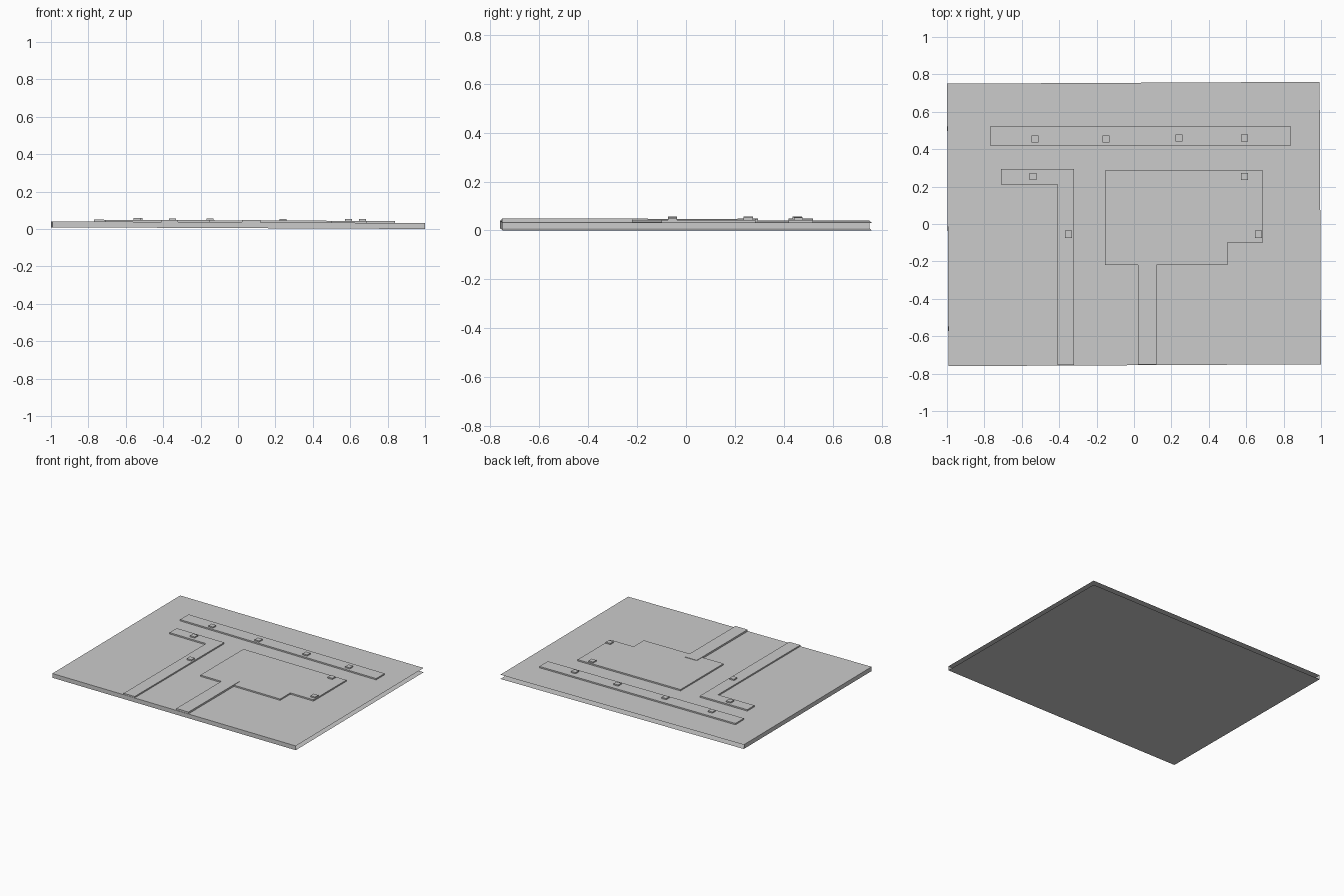
import bpy
import bmesh
from mathutils import Matrix

default = bpy.data.objects.get("Cube")
if default:
    bpy.data.objects.remove(default, do_unlink=True)

# One flat colour for the whole model
grey = bpy.data.materials.new("light_grey")
grey.use_nodes = True
colour = (0.6, 0.6, 0.6, 1.0)
grey.diffuse_color = colour
grey.node_tree.nodes["Principled BSDF"].inputs["Base Color"].default_value = colour

TILT = Matrix.Rotation(0.0045, 4, "Y")   # the board leans slightly to +x
TURN = Matrix.Rotation(0.005, 4, "Z")    # and is turned slightly
GROUND = 0.034


def prism(name, outline, bottom, top, matrix=TILT, open_sides=()):
    """Extrude a counter-clockwise outline; open_sides lists normals to leave open."""
    bm = bmesh.new()
    base = bm.faces.new([bm.verts.new((x, y, bottom)) for x, y in outline])
    lid = bmesh.ops.extrude_face_region(bm, geom=[base], use_keep_orig=True)
    raised = [g for g in lid["geom"] if isinstance(g, bmesh.types.BMVert)]
    bmesh.ops.translate(bm, verts=raised, vec=(0, 0, top - bottom))
    bmesh.ops.recalc_face_normals(bm, faces=bm.faces)
    bm.normal_update()
    gone = [f for f in bm.faces
            if any(f.normal.x * nx + f.normal.y * ny > 0.9 for nx, ny in open_sides)]
    bmesh.ops.delete(bm, geom=gone, context="FACES_ONLY")
    bm.transform(matrix)
    mesh = bpy.data.meshes.new(name)
    bm.to_mesh(mesh)
    bm.free()
    mesh.materials.append(grey)
    obj = bpy.data.objects.new(name, mesh)
    bpy.context.collection.objects.link(obj)
    return obj


def rect(x0, x1, y0, y1):
    return [(x0, y0), (x1, y0), (x1, y1), (x0, y1)]


# Base board: hollow, open along the back and the +x side
prism("base_board", rect(-0.996, 0.996, -0.755, 0.755), 0.0045, 0.036,
      TILT @ TURN, open_sides=[(1, 0), (0, 1)])

# Long raised strip along the back
prism("back_strip", rect(-0.77, 0.84, 0.42, 0.52), GROUND, 0.046)

# L-shaped raised walkway running to the front edge
prism("side_walkway", [(-0.41, -0.755), (-0.32, -0.755), (-0.32, 0.295),
                       (-0.71, 0.295), (-0.71, 0.21), (-0.41, 0.21)], GROUND, 0.046)

# Stepped central platform
prism("central_platform", [(-0.155, -0.22), (0.5, -0.22), (0.5, -0.1),
                           (0.69, -0.1), (0.69, 0.285), (-0.155, 0.285)], GROUND, 0.046)

# Entrance path from the front edge onto the platform
prism("entrance_path", rect(0.02, 0.12, -0.752, -0.155), GROUND, 0.049)

# Small square blocks on the raised areas
blocks = [(-0.53, 0.455), (-0.15, 0.455), (0.24, 0.46), (0.59, 0.46),
          (-0.54, 0.255), (-0.35, -0.055), (0.59, 0.255), (0.665, -0.055)]
for number, (x, y) in enumerate(blocks, 1):
    h = 0.019
    prism(f"block_{number}", rect(x - h, x + h, y - h, y + h), 0.045, 0.055)
